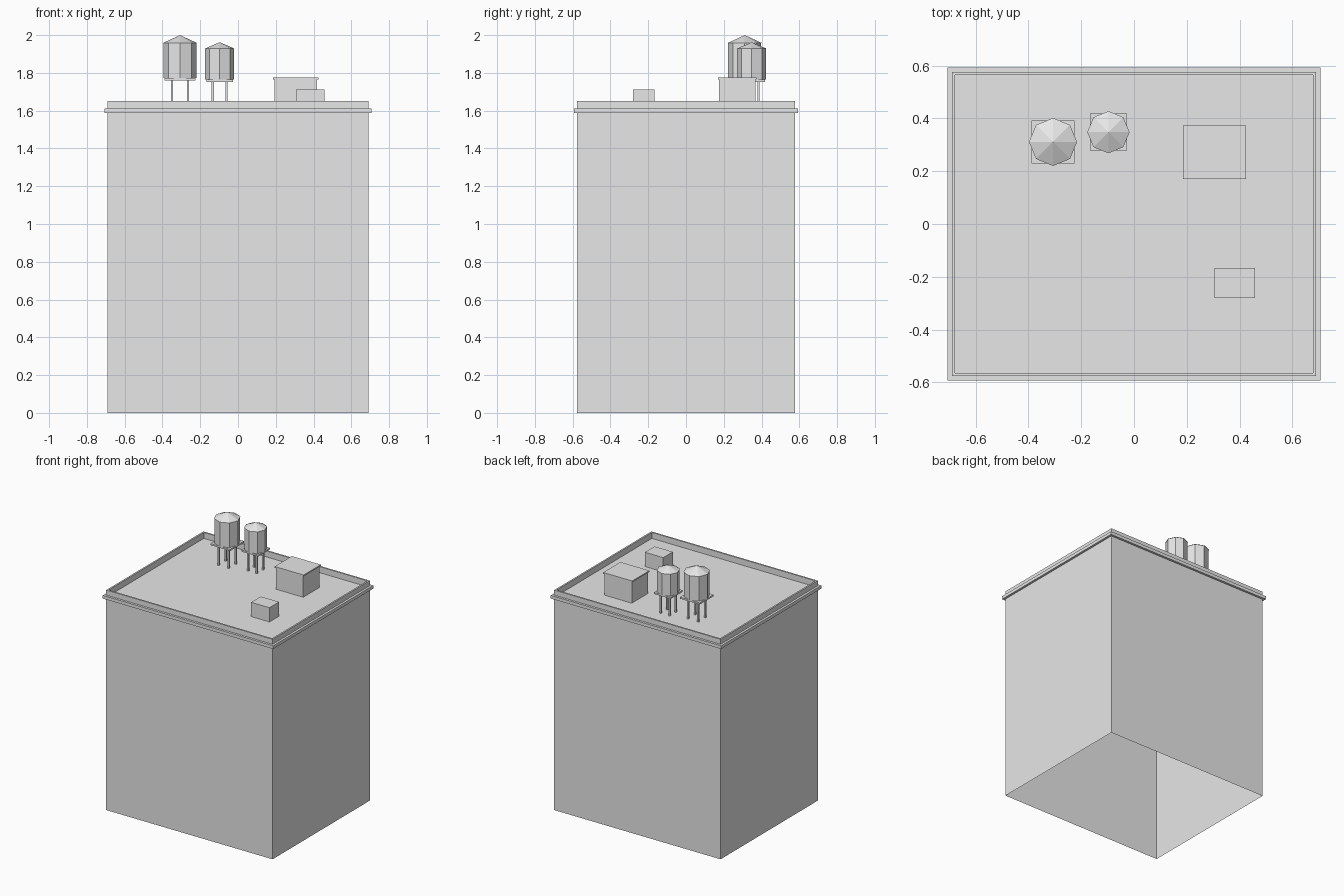
import bpy, bmesh, math
from mathutils import Matrix, Vector

cube = bpy.data.objects.get("Cube")
if cube:
    bpy.data.objects.remove(cube, do_unlink=True)

GREY = (0.8, 0.8, 0.8, 1.0)
mat = bpy.data.materials.new("pale_grey")
mat.use_nodes = True
mat.diffuse_color = GREY
bsdf = next(n for n in mat.node_tree.nodes if n.type == 'BSDF_PRINCIPLED')
bsdf.inputs["Base Color"].default_value = GREY


def finish(name, bm):
    mesh = bpy.data.meshes.new(name)
    bm.to_mesh(mesh)
    bm.free()
    mesh.materials.append(mat)
    obj = bpy.data.objects.new(name, mesh)
    bpy.context.collection.objects.link(obj)
    return obj


def add_box(bm, x, y, z0, z1, hx, hy):
    m = Matrix.Translation((x, y, (z0 + z1) / 2)) @ Matrix.Diagonal((2 * hx, 2 * hy, z1 - z0, 1))
    bmesh.ops.create_cube(bm, size=1, matrix=m)


def box(name, *dims):
    bm = bmesh.new()
    add_box(bm, *dims)
    return finish(name, bm)


def add_cone(bm, x, y, z0, z1, r0, r1, sides):
    m = Matrix.Translation((x, y, (z0 + z1) / 2))
    bmesh.ops.create_cone(bm, cap_ends=True, segments=sides, radius1=r0, radius2=r1,
                          depth=z1 - z0, matrix=m)


ROOF = 1.605

# Building shell: open at the bottom, with cornice, parapet and sunken roof
HX, HY = 0.69, 0.576
profile = [(0, 0), (0, 1.588), (0.017, 1.588), (0.017, 1.612), (0, 1.612),
           (0, 1.65), (-0.012, 1.65), (-0.012, ROOF)]
bm = bmesh.new()
rings = [[bm.verts.new((sx * (HX + off), sy * (HY + off), z))
          for sx, sy in ((-1, -1), (1, -1), (1, 1), (-1, 1))] for off, z in profile]
for low, high in zip(rings, rings[1:]):
    for i in range(4):
        j = (i + 1) % 4
        bm.faces.new((low[i], low[j], high[j], high[i]))
bm.faces.new(rings[-1])
finish("building", bm)

# Rooftop stair hut with a thin cap, and a small vent unit
box("stair_hut", 0.305, 0.272, ROOF, 1.766, 0.113, 0.096)
box("stair_hut_cap", 0.305, 0.272, 1.766, 1.776, 0.12, 0.102)
box("vent_unit", 0.382, -0.224, ROOF, 1.712, 0.076, 0.057)


# Water tanks: legs, square platform, octagonal barrel and pointed roof
def water_tank(name, x, y, radius, deck, eave, apex, half_deck, leg_gap):
    box(name + "_platform", x, y, deck - 0.012, deck, half_deck, half_deck)
    bm = bmesh.new()
    for sx in (-1, 1):
        for sy in (-1, 1):
            add_box(bm, x + sx * leg_gap, y + sy * leg_gap, ROOF, deck - 0.012, 0.006, 0.006)
    finish(name + "_legs", bm)
    bm = bmesh.new()
    add_cone(bm, x, y, deck, eave, radius * 0.96, radius * 0.96, 8)
    finish(name + "_barrel", bm)
    bm = bmesh.new()
    add_cone(bm, x, y, eave, apex, radius, 0, 8)
    finish(name + "_roof", bm)


water_tank("large_tank", -0.307, 0.311, 0.091, 1.772, 1.958, 2.0, 0.082, 0.042)
water_tank("small_tank", -0.097, 0.348, 0.08, 1.764, 1.928, 1.962, 0.07, 0.036)
